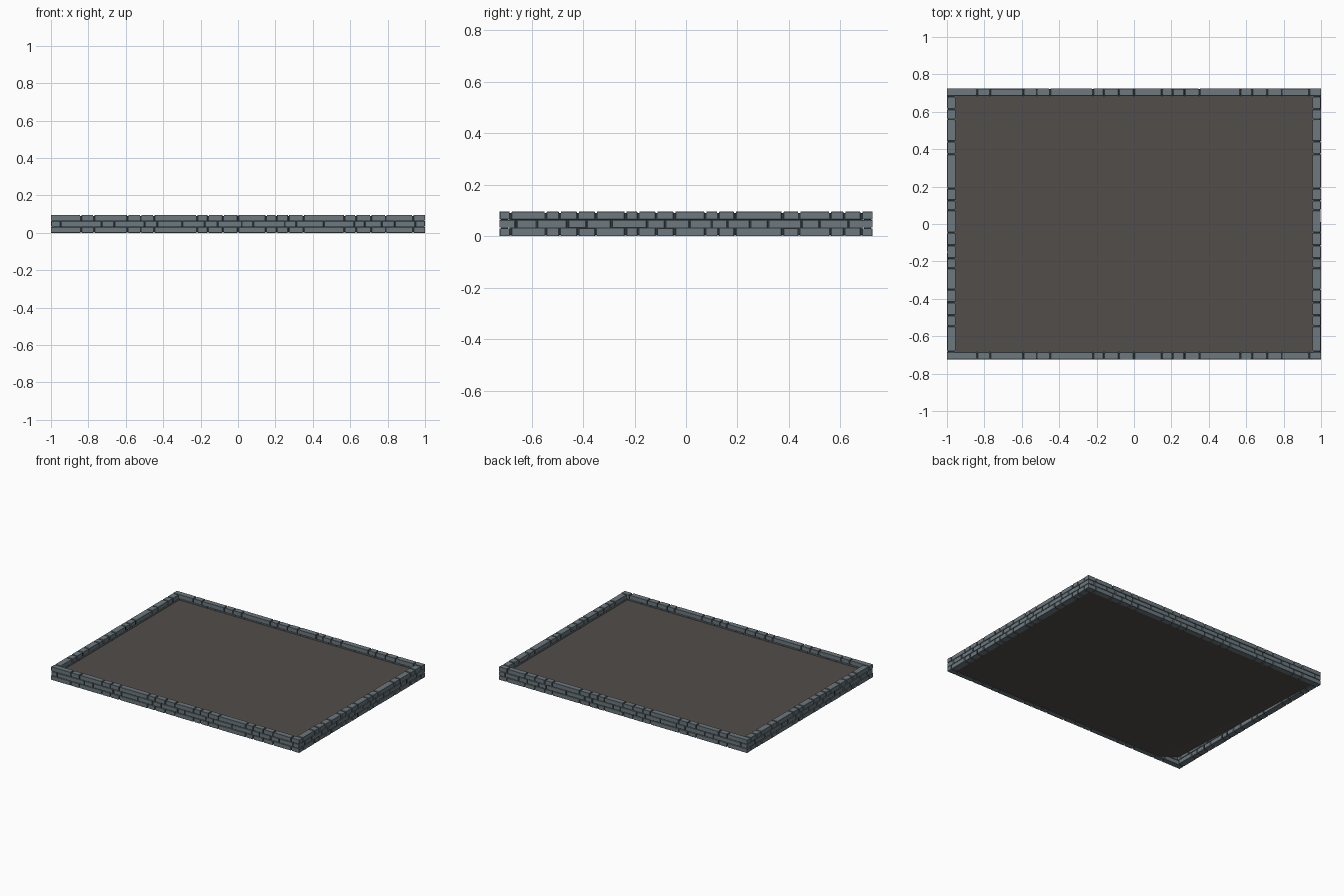
import bpy, bmesh, random
from mathutils import Vector, Matrix

if "Cube" in bpy.data.objects:
    bpy.data.objects.remove(bpy.data.objects["Cube"])

random.seed(4)
HX, HY, T = 1.0, 0.725, 0.046      # half sizes and wall thickness
TY = 0.04
COURSES = [(0.0, 0.030), (0.033, 0.062), (0.065, 0.095)]


def material(name, rgb):
    m = bpy.data.materials.new(name)
    m.diffuse_color = (*rgb, 1)
    m.use_nodes = True
    m.node_tree.nodes["Principled BSDF"].inputs["Base Color"].default_value = m.diffuse_color
    return m


STONE = material("blue grey stone", (0.15, 0.19, 0.21))
MORTAR = material("dark mortar", (0.028, 0.038, 0.044))
EARTH = material("brown earth", (0.085, 0.075, 0.07))


def box(bm, lo, hi):
    lo, hi = Vector(lo), Vector(hi)
    m = Matrix.Translation((lo + hi) / 2) @ Matrix.Diagonal((*(hi - lo), 1))
    return bmesh.ops.create_cube(bm, size=1, matrix=m)["verts"]


def finish(bm, name, mat):
    me = bpy.data.meshes.new(name)
    bm.to_mesh(me)
    bm.free()
    me.materials.append(mat)
    ob = bpy.data.objects.new(name, me)
    bpy.context.collection.objects.link(ob)
    return ob


# Joint positions along the long and short walls, outer and middle courses
LONG_A = [-.84, -.77, -.59, -.52, -.45, -.22, -.16, -.08, 0, .15, .205, .27,
          .35, .57, .63, .71, .79, .935]
LONG_B = [-.73, -.66, -.50, -.43, -.30, -.18, -.11, .02, .08, .25, .31, .46,
          .62, .68, .77, .84]
SHORT_A = [-.545, -.49, -.42, -.35, -.235, -.185, -.115, -.045, .075, .125,
           .19, .375, .44, .56, .615]
SHORT_B = [-.66, -.58, -.46, -.385, -.29, -.15, -.08, .015, .10, .16, .25, .32,
           .45, .52, .63]
GAP = 0.004


def lay(bm, joints, end, axis, side, z):
    half, thick = (HY, TY) if axis == 0 else (HX, T)
    stops = [-end] + [j for j in joints if abs(j) < end - 0.01] + [end]
    for i, (a, b) in enumerate(zip(stops, stops[1:])):
        a += GAP if i else 0
        b -= GAP if i < len(stops) - 2 else 0
        out = half - random.uniform(0, 0.002)
        p, q = sorted((side * out, side * (half - thick)))
        if axis == 0:
            box(bm, (a, p, z[0]), (b, q, z[1]))
        else:
            box(bm, (p, a, z[0]), (q, b, z[1]))


# Stone courses, with corners overlapping alternately
for name, axis, side in (("front_wall_stones", 0, -1), ("back_wall_stones", 0, 1),
                         ("left_wall_stones", 1, -1), ("right_wall_stones", 1, 1)):
    bm = bmesh.new()
    for c, z in enumerate(COURSES):
        middle = c == 1
        if axis == 0:
            lay(bm, LONG_B if middle else LONG_A,
                HX - T - 2 * GAP if middle else HX, 0, side, z)
        else:
            lay(bm, SHORT_B if middle else SHORT_A,
                HY if middle else HY - TY - 2 * GAP, 1, side, z)
    bmesh.ops.bevel(bm, geom=bm.edges[:], offset=0.0012, segments=1, affect='EDGES')
    finish(bm, name, STONE)

# Recessed mortar core inside each wall
R = 0.006
bm = bmesh.new()
for s in (-1, 1):
    p, q = sorted((s * (HY - R), s * (HY - TY + R)))
    box(bm, (-HX + R, p, 0.004), (HX - R, q, 0.089))
    p, q = sorted((s * (HX - R), s * (HX - T + R)))
    box(bm, (p, -HY + TY, 0.004), (q, HY - TY, 0.089))
finish(bm, "mortar_core", MORTAR)

# Earth fill, with its underside cut away towards the back-left edge
X, Y, TOP, BOT = HX - T, HY - TY, 0.055, 0.002
bm = bmesh.new()
t = [bm.verts.new(c) for c in ((-X, -Y, TOP), (X, -Y, TOP), (X, Y, TOP), (-X, Y, TOP))]
b = [bm.verts.new(c) for c in ((-0.79, -Y, BOT), (X, -Y, BOT), (X, Y, BOT), (-X, Y, BOT))]
for f in (t, b[::-1], (t[0], b[0], b[1], t[1]), (t[1], b[1], b[2], t[2]),
          (t[2], b[2], b[3], t[3]), (t[3], b[3], t[0]), (t[0], b[3], b[0])):
    bm.faces.new(f)
bmesh.ops.recalc_face_normals(bm, faces=bm.faces[:])
finish(bm, "earth_floor", EARTH)
